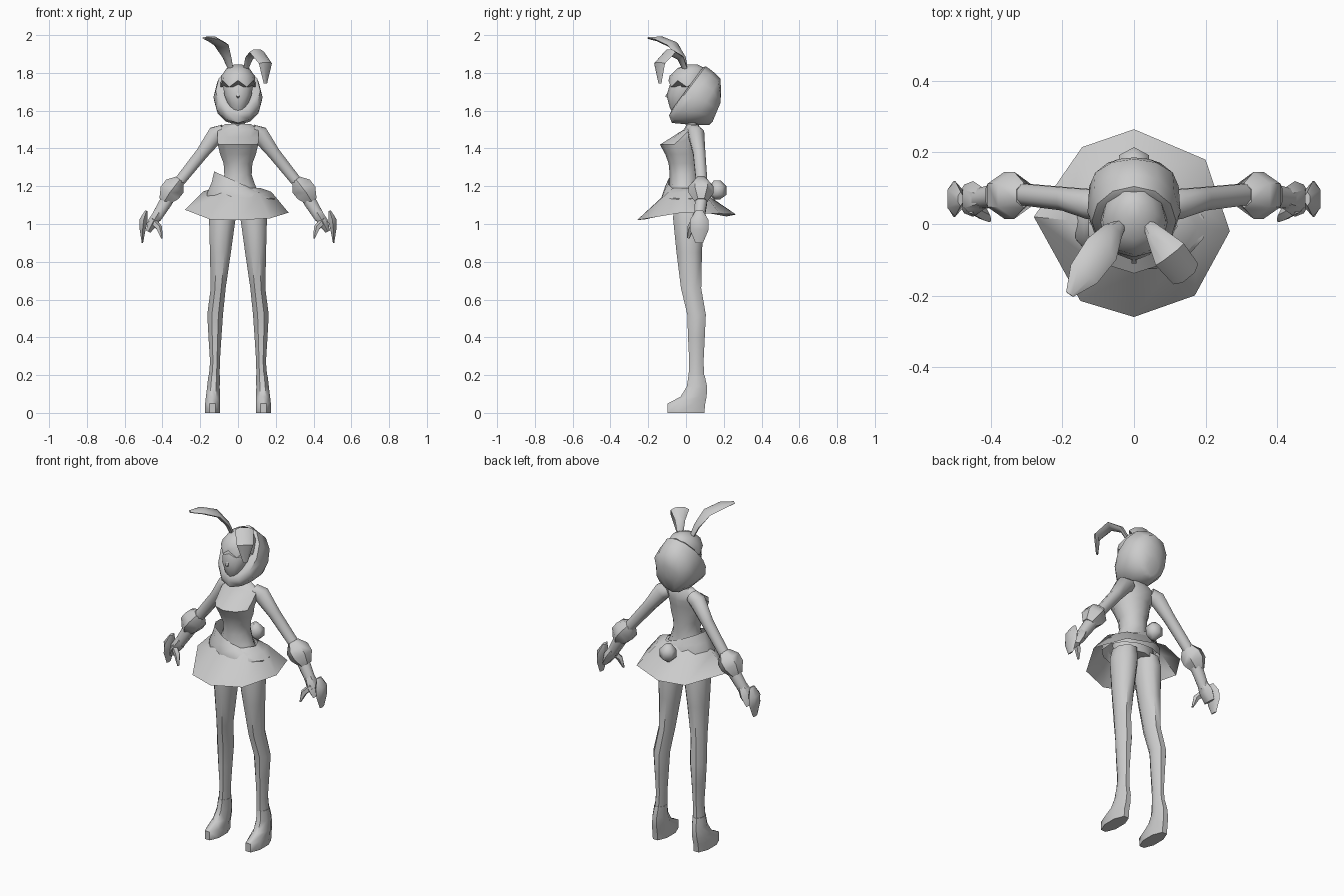
import bpy, bmesh, math
from mathutils import Vector as V

grey = bpy.data.materials.new("plain grey")
grey.diffuse_color = (0.6, 0.6, 0.6, 1)


def loft(name, rings, n=8, cap=True, mirror=False, turn=0.5, angle=50):
    """Skin rings given as (centre, half axis u, half axis v) or as lists of points."""
    bm = bmesh.new()
    loops = []
    for r in rings:
        if len(r) == 3:
            c, u, v = map(V, r)
            ts = [2 * math.pi * (i + turn) / n for i in range(n)]
            r = [c + u * math.cos(t) + v * math.sin(t) for t in ts]
        loops.append([bm.verts.new(p) for p in r])
    for a, b in zip(loops, loops[1:]):
        for i in range(n):
            j = (i + 1) % n
            bm.faces.new((a[i], a[j], b[j], b[i]))
    if cap:
        bm.faces.new(loops[0][::-1])
        bm.faces.new(loops[-1])
    bmesh.ops.recalc_face_normals(bm, faces=bm.faces)
    me = bpy.data.meshes.new(name)
    bm.to_mesh(me)
    bm.free()
    me.materials.append(grey)
    ob = bpy.data.objects.new(name, me)
    bpy.context.collection.objects.link(ob)
    if mirror:
        ob.modifiers.new("mirror", 'MIRROR').use_mirror_merge = False
    bpy.ops.object.select_all(action='DESELECT')
    ob.select_set(True)
    bpy.context.view_layer.objects.active = ob
    bpy.ops.object.shade_smooth_by_angle(angle=math.radians(angle))
    return ob


def stack(rows):
    """Level rings from rows of (z, x, y, half width, half depth)."""
    return [((x, y, z), (rx, 0, 0), (0, ry, 0)) for z, x, y, rx, ry in rows]


def tube(name, path, side=(0, 1, 0), n=6, **kw):
    """Rings across a path of (point, half thickness, half width along side)."""
    pts = [V(p) for p, _, _ in path]
    rings = []
    for i, (p, t, w) in enumerate(path):
        d = (pts[min(i + 1, len(pts) - 1)] - pts[max(i - 1, 0)]).normalized()
        s = V(side)
        s = (s - d * s.dot(d)).normalized()
        rings.append((p, d.cross(s) * t, s * w))
    return loft(name, rings, n, **kw)


# Legs and shoes
loft("leg", stack([
    (0.17, 0.127, 0.055, 0.032, 0.046), (0.27, 0.122, 0.055, 0.028, 0.041),
    (0.40, 0.122, 0.055, 0.037, 0.048), (0.52, 0.121, 0.056, 0.045, 0.053),
    (0.66, 0.105, 0.027, 0.043, 0.058), (0.85, 0.093, 0.017, 0.060, 0.073),
    (1.03, 0.083, 0.013, 0.076, 0.088), (1.10, 0.075, 0.010, 0.065, 0.08)]), 8, mirror=True)
loft("shoe", stack([
    (0.0, 0.135, 0.0, 0.042, 0.105), (0.05, 0.135, 0.002, 0.042, 0.108),
    (0.085, 0.133, 0.04, 0.04, 0.075), (0.14, 0.13, 0.058, 0.036, 0.058),
    (0.20, 0.126, 0.056, 0.033, 0.046)]), 8, mirror=True)

# Torso and neck
loft("torso", stack([
    (1.08, 0, 0, 0.13, 0.09), (1.14, 0, -0.005, 0.13, 0.09),
    (1.20, 0, -0.01, 0.098, 0.078), (1.26, 0, -0.008, 0.076, 0.078),
    (1.32, 0, -0.012, 0.08, 0.08), (1.37, 0, -0.018, 0.10, 0.092),
    (1.42, 0, -0.03, 0.112, 0.108), (1.46, 0, 0.005, 0.115, 0.08),
    (1.50, 0, 0.033, 0.115, 0.045), (1.53, 0, 0.035, 0.07, 0.03)]), 10)
loft("neck", stack([(1.49, 0, 0.035, 0.045, 0.035), (1.62, 0, 0.03, 0.035, 0.035)]), 6)

# Arms, cuffs and hands
tube("arm", [((0.075, 0.045, 1.49), 0.04, 0.04), ((0.115, 0.055, 1.475), 0.05, 0.045),
             ((0.19, 0.07, 1.375), 0.036, 0.035), ((0.33, 0.085, 1.20), 0.03, 0.032),
             ((0.38, 0.08, 1.12), 0.037, 0.035), ((0.435, 0.07, 1.03), 0.03, 0.03)],
     n=8, mirror=True)
tube("cuff", [((0.308, 0.08, 1.235), 0.03, 0.035), ((0.335, 0.08, 1.20), 0.066, 0.066),
              ((0.362, 0.08, 1.165), 0.066, 0.066), ((0.39, 0.08, 1.12), 0.035, 0.035)],
     mirror=True)
tube("palm", [((0.42, 0.07, 1.06), 0.028, 0.03), ((0.45, 0.07, 1.01), 0.032, 0.05),
              ((0.475, 0.07, 0.96), 0.015, 0.04)], mirror=True)
tube("fingers", [((0.485, 0.07, 1.07), 0.008, 0.02), ((0.50, 0.07, 1.02), 0.026, 0.05),
                 ((0.505, 0.07, 0.97), 0.018, 0.05), ((0.506, 0.07, 0.90), 0.004, 0.02)],
     mirror=True)
tube("thumb", [((0.455, 0.045, 1.02), 0.018, 0.018), ((0.418, 0.025, 0.98), 0.018, 0.018),
               ((0.403, 0.012, 0.925), 0.004, 0.008)], n=5, mirror=True)

# Skirt, open below, with an uneven hem
hem = [(0.268, -0.02, 1.06), (0.20, 0.18, 1.055), (0, 0.265, 1.05), (-0.145, 0.215, 1.04),
       (-0.28, 0.02, 1.075), (-0.15, -0.215, 1.025), (0, -0.26, 1.02), (0.17, -0.20, 1.03)]
waist = [(x * 0.66, y * 0.54, 1.13 + 0.25 * abs(x) * 0.6) for x, y, z in hem]
top = [(x * 0.45, y * 0.35, 1.19) for x, y, z in hem]
loft("skirt", [hem, waist, top], 8, cap=False)

# Slanted hip sash
loft("sash", [((0.01, -0.01, 1.10), (0.18, 0, -0.005), (0, 0.125, 0.01)),
              ((0.015, -0.01, 1.15), (0.185, 0, -0.015), (0, 0.12, 0)),
              ((0.005, -0.01, 1.19), (0.15, 0, -0.03), (0, 0.105, 0)),
              ((-0.01, -0.01, 1.225), (0.12, 0, -0.055), (0, 0.085, 0))], 12, cap=False)

# Round tail
loft("tail", stack([(1.13, 0, 0.165, 0.015, 0.015), (1.155, 0, 0.17, 0.045, 0.045),
                    (1.20, 0, 0.17, 0.048, 0.045), (1.23, 0, 0.165, 0.018, 0.018)]), 6)

# Face and skull
loft("head", stack([
    (1.59, 0, -0.05, 0.02, 0.022), (1.62, 0, -0.035, 0.05, 0.052),
    (1.68, 0, -0.015, 0.075, 0.088), (1.74, 0, 0.0, 0.085, 0.085),
    (1.80, 0, 0.02, 0.07, 0.08), (1.835, 0, 0.03, 0.035, 0.04)]), 10)
tube("nose", [((0, -0.085, 1.705), 0.006, 0.006), ((0, -0.105, 1.675), 0.008, 0.01),
              ((0, -0.09, 1.665), 0.004, 0.006)], side=(1, 0, 0), n=4)

# Fringe with a jagged lower edge
jag = [(0.094 * math.cos(t), 0.005 + 0.098 * math.sin(t), 1.725 + 0.035 * (i % 2))
       for i, t in enumerate([2 * math.pi * k / 12 for k in range(12)])]
loft("fringe", [jag] + stack([(1.785, 0, 0.012, 0.088, 0.098), (1.825, 0, 0.027, 0.06, 0.072),
                              (1.845, 0, 0.035, 0.02, 0.025)]), 12, turn=0)

# Bobbed hair wrapping the head, rings tilted from crown to chin
bob = []
for ty, tz, by, bz, rx in [(0.09, 1.83, -0.075, 1.605, 0.10), (0.105, 1.835, -0.09, 1.575, 0.118),
                           (0.14, 1.81, -0.075, 1.535, 0.13), (0.182, 1.77, 0.03, 1.525, 0.125),
                           (0.186, 1.70, 0.125, 1.525, 0.085), (0.182, 1.64, 0.14, 1.54, 0.035)]:
    bob.append(((0, (ty + by) / 2, (tz + bz) / 2), (rx, 0, 0), (0, (ty - by) / 2, (tz - bz) / 2)))
loft("hair_bob", bob, 12, turn=0)

# Ears, one upright and one folded over
tube("upright_ear", [((-0.035, 0.0, 1.81), 0.012, 0.015), ((-0.058, -0.02, 1.88), 0.014, 0.03),
                     ((-0.09, -0.07, 1.95), 0.016, 0.05), ((-0.14, -0.14, 1.98), 0.014, 0.045),
                     ((-0.18, -0.197, 1.985), 0.006, 0.012)], side=(0.77, -0.64, 0))
tube("folded_ear", [((0.038, 0.0, 1.81), 0.012, 0.015), ((0.06, -0.03, 1.88), 0.014, 0.028),
                    ((0.10, -0.085, 1.91), 0.016, 0.05), ((0.145, -0.14, 1.85), 0.016, 0.045),
                    ((0.145, -0.138, 1.745), 0.006, 0.012)], side=(0.77, 0.64, 0))
